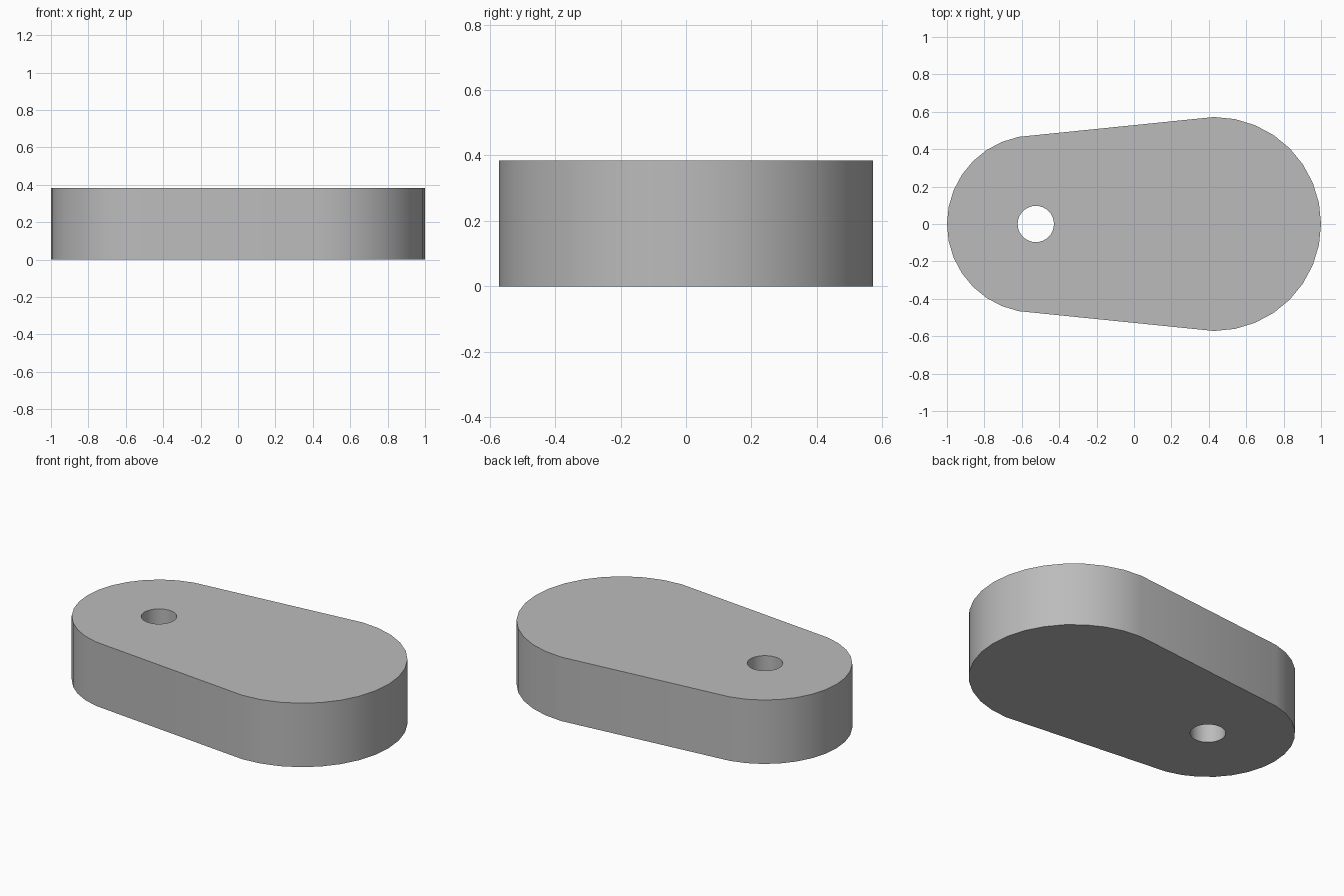
import bpy
import bmesh
from math import cos, sin, pi, radians

HEIGHT = 0.384
SIDES = 32

cube = bpy.data.objects.get("Cube")
if cube:
    bpy.data.objects.remove(cube, do_unlink=True)

grey = bpy.data.materials.new("plain_grey")
grey.use_nodes = True
colour = (0.5, 0.5, 0.5, 1)
grey.diffuse_color = colour
grey.node_tree.nodes["Principled BSDF"].inputs["Base Color"].default_value = colour


def arc(cx, radius, first, last):
    """Points on a circle of SIDES steps, from step first to step last."""
    steps = [2 * pi * i / SIDES for i in range(first, last + 1)]
    return [(cx + radius * cos(a), radius * sin(a), 0) for a in steps]


def add_loop(bm, points):
    verts = [bm.verts.new(p) for p in points]
    return [bm.edges.new((v, verts[i - 1])) for i, v in enumerate(verts)]


bm = bmesh.new()
# Tapered outline: large round end on the left, small one on the right
outline = arc(0.428, 0.572, -8, 8) + arc(-0.525, 0.475, 9, 23)
edges = add_loop(bm, outline)
# Pivot hole through the small end
edges += add_loop(bm, arc(-0.525, 0.097, 0, SIDES - 1))
bmesh.ops.triangle_fill(bm, edges=edges, use_beauty=True)

# Thicken into a solid lever
top = bmesh.ops.extrude_face_region(bm, geom=bm.faces[:], use_keep_orig=True)["geom"]
top_verts = [g for g in top if isinstance(g, bmesh.types.BMVert)]
bmesh.ops.translate(bm, verts=top_verts, vec=(0, 0, HEIGHT))
bmesh.ops.recalc_face_normals(bm, faces=bm.faces[:])

mesh = bpy.data.meshes.new("lever_plate")
bm.to_mesh(mesh)
bm.free()
mesh.materials.append(grey)
lever = bpy.data.objects.new("lever_plate", mesh)
bpy.context.collection.objects.link(lever)

# Smooth round ends, crisp rims
bpy.ops.object.select_all(action='DESELECT')
lever.select_set(True)
bpy.context.view_layer.objects.active = lever
bpy.ops.object.shade_smooth_by_angle(angle=radians(30))
